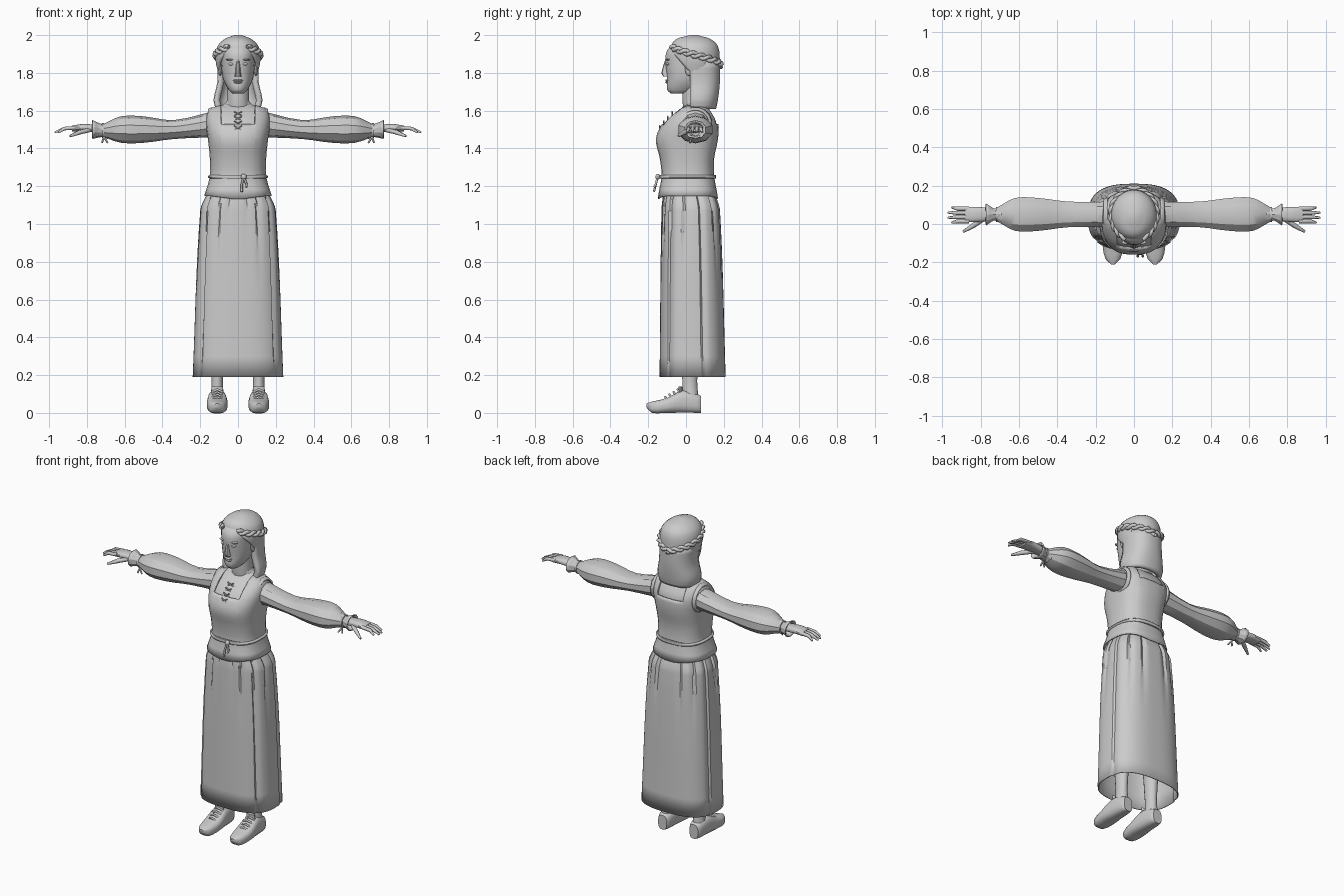
import bpy, bmesh, math
from mathutils import Vector, Matrix

old = bpy.data.objects.get("Cube")
if old:
    bpy.data.objects.remove(old, do_unlink=True)

grey = bpy.data.materials.new("plain_grey")
grey.use_nodes = True
grey.diffuse_color = (.6, .6, .6, 1)
grey.node_tree.nodes["Principled BSDF"].inputs["Base Color"].default_value = grey.diffuse_color


def place(name, data, thick=0, mirror=False):
    """Add an object, optionally thickened and mirrored left to right."""
    obj = bpy.data.objects.new(name, data)
    bpy.context.collection.objects.link(obj)
    data.materials.append(grey)
    if thick:
        obj.modifiers.new("thickness", "SOLIDIFY").thickness = thick
    if mirror:
        obj.modifiers.new("mirror", "MIRROR")
    return obj


def finish(name, bm, thick=0, mirror=False, angle=35):
    """Turn a bmesh into a smooth object with sharp creases kept."""
    mesh = bpy.data.meshes.new(name)
    bm.to_mesh(mesh)
    bm.free()
    obj = place(name, mesh, thick, mirror)
    bpy.ops.object.select_all(action="DESELECT")
    obj.select_set(True)
    bpy.context.view_layer.objects.active = obj
    bpy.ops.object.shade_smooth_by_angle(angle=math.radians(angle))


def flowing(sections, steps):
    """Pass a smooth curve through the given sections."""
    sections = [Vector(section) for section in sections]
    padded = [sections[0], *sections, sections[-1]]
    result = []
    for before, start, end, after in zip(padded, padded[1:], padded[2:], padded[3:]):
        span = end[0] - start[0]
        leave = (end - before) * span / (end[0] - before[0])
        arrive = (after - start) * span / (after[0] - start[0])
        for step in range(steps):
            t = step / steps
            bend = (end - start) * 3 - leave * 2 - arrive
            twist = (start - end) * 2 + leave + arrive
            result.append(start + leave * t + bend * t ** 2 + twist * t ** 3)
    return result + [sections[-1]]


def loft(name, axis, sections, mid=0, sides=16, power=2, steps=3, closed=True,
         thick=0, mirror=False, shape=None, carve=None, angle=35):
    """Skin sections of (position, half width, low edge, high edge) along an axis."""
    bm = bmesh.new()
    rows = []
    for along, half, low, high in flowing(sections, steps):
        row = []
        for side in range(sides):
            turn = math.tau * (side + .5) / sides
            u, v = (math.copysign(abs(f) ** (2 / power), f) for f in (math.cos(turn), math.sin(turn)))
            across = mid + half * u
            up = (low + high) / 2 + (high - low) / 2 * v
            point = {"x": (along, across, up), "y": (across, along, up), "z": (across, up, along)}
            row.append(bm.verts.new(point[axis]))
        rows.append(row)
    for lower, upper in zip(rows, rows[1:]):
        for side in range(sides):
            bm.faces.new((lower[side - 1], lower[side], upper[side], upper[side - 1]))
    if closed:
        bm.faces.new(rows[0])
        bm.faces.new(rows[-1])
    if shape:
        for vert in bm.verts:
            shape(vert.co)
    bmesh.ops.recalc_face_normals(bm, faces=bm.faces)
    if carve:
        carve(bm)
    finish(name, bm, thick, mirror, angle)


def cut(bm, point, normal, clear=True):
    geometry = bm.verts[:] + bm.edges[:] + bm.faces[:]
    bmesh.ops.bisect_plane(bm, geom=geometry, plane_co=point, plane_no=normal, clear_outer=clear)


def ball(name, centre, size, mirror=False):
    bm = bmesh.new()
    bmesh.ops.create_uvsphere(bm, u_segments=12, v_segments=8, radius=1,
                              matrix=Matrix.LocRotScale(Vector(centre), None, Vector(size)))
    finish(name, bm, mirror=mirror)


def cord(name, points, radius, tip=1, mirror=False):
    """A round strand through some points, narrowing to its tip."""
    curve = bpy.data.curves.new(name, "CURVE")
    curve.dimensions = "3D"
    curve.bevel_depth = radius
    curve.bevel_resolution = 1
    curve.use_fill_caps = True
    strand = curve.splines.new("POLY")
    strand.points.add(len(points) - 1)
    for point, position in zip(strand.points, points):
        point.co = (*position, 1)
    strand.points[-1].radius = tip
    place(name, curve, mirror=mirror)


# Skirt with sharp pleats, most of them fading downwards
def pleat(co):
    turn = math.atan2(abs(co.x), -co.y)
    for fold in range(7):
        fall = 1 - (turn - .3 - .4 * fold) / .16
        if 0 <= fall <= 1:
            fade_end = -.6 if fold in (2, 4) else .7
            fade = (co.z - fade_end) / (1.1 - fade_end)
            co.xy *= 1 - .08 * fall * min(1, max(0, fade))


loft("skirt", "z", [(.19, .24, -.14, .21), (1.07, .2, -.13, .18), (1.17, .16, -.12, .15)],
     sides=96, power=2.7, steps=8, closed=False, thick=.006, shape=pleat, angle=25)


# Vest: hem dips at the front and back, neckline is cut out between the straps
def hem_dip(co):
    if co.z < 1.16:
        co.z -= .02 * max(0, 1 - abs(co.x) / .15)


def neckline(bm):
    for side in (-1, 1):
        cut(bm, (side * .09, 0, 0), (1, 0, 0), clear=False)
    cut(bm, (0, 0, 1.53), (0, 0, 1), clear=False)
    centres = [(face, face.calc_center_median()) for face in bm.faces]
    opening = [face for face, centre in centres if abs(centre.x) < .09 and centre.z > 1.53]
    bmesh.ops.delete(bm, geom=opening, context="FACES")


torso = [(1.15, .18, -.15, .17), (1.25, .15, -.13, .15), (1.35, .15, -.14, .15), (1.45, .16, -.16, .17),
         (1.54, .17, -.12, .17), (1.61, .15, -.04, .13), (1.63, .09, -.01, .11)]
loft("vest", "z", torso, sides=32, power=2.6, closed=False, thick=.008, shape=hem_dip, carve=neckline)

# Blouse, neck and collar
inset = [(z, half - .01, front + .01, back - .01) for z, half, front, back in torso[3:]]
loft("blouse", "z", inset + [(1.65, .06, -.01, .1)], sides=32, power=2.4)
loft("neck", "z", [(1.58, .07, -.01, .12), (1.65, .06, -.02, .11), (1.76, .06, -.02, .11)])


def collar_dip(co):
    co.z += .4 * min(0, co.y - .03)


loft("collar", "z", [(1.61, .09, -.04, .13), (1.64, .07, -.02, .11)], sides=20,
     closed=False, thick=.008, shape=collar_dip)

# Crossed laces up the front of the blouse
for row in range(4):
    height, depth = 1.51 + row * .025, -.14 + row * .022
    for slope in (-.01, .01):
        cord("neck_lace", [(-.02, depth, height - slope), (.02, depth, height + slope)], .004)

# Belt with a knot and two loose ends
loft("belt", "z", [(1.24, .15, -.14, .16), (1.25, .16, -.14, .16), (1.26, .15, -.14, .16)],
     sides=32, power=2.6, closed=False, thick=.01)
knot = (.03, -.15, 1.25)
ball("belt_knot", knot, (.015, .012, .016))
for end in (.02, .045):
    cord("belt_end", [knot, (end, -.16, 1.21), (end, -.17, 1.15 + end)], .006)

# Sleeves, armhole trim and flared cuffs tied with a cord
arm = {"mid": .05, "mirror": True}
loft("sleeves", "x", [(.12, .07, 1.46, 1.6), (.34, .07, 1.45, 1.55), (.5, .09, 1.43, 1.57),
                      (.62, .09, 1.43, 1.57), (.71, .04, 1.46, 1.53)], sides=10, angle=30, **arm)
loft("armhole_trim", "x", [(.14, .09, 1.44, 1.62), (.16, .08, 1.45, 1.61)], closed=False, thick=.01, **arm)
loft("cuffs", "x", [(.69, .05, 1.45, 1.54), (.72, .03, 1.46, 1.53), (.77, .06, 1.45, 1.55)],
     sides=10, closed=False, thick=.006, angle=20, **arm)
loft("cuff_cord", "x", [(.71, .04, 1.455, 1.535), (.72, .04, 1.455, 1.535)], **arm)
for end in (.69, .72):
    cord("cord_end", [(.71, .03, 1.46), (end, .02, 1.43)], .005, mirror=True)

# Hands
loft("palms", "x", [(.7, .03, 1.48, 1.52), (.82, .04, 1.49, 1.53), (.88, .04, 1.49, 1.52)], power=2.5, **arm)
for finger, tip in enumerate((.95, .97, .97, .95)):
    across = .08 - .022 * finger
    cord("finger", [(.86, across, 1.51), (.92, across, 1.505), (tip, across * 1.2 - .01, 1.485)],
         .011, tip=.5, mirror=True)
cord("thumbs", [(.78, .03, 1.5), (.84, -.01, 1.485), (.89, -.04, 1.465)], .013, tip=.5, mirror=True)

# Head and facial features
loft("head", "z", [(1.69, .03, -.08, 0), (1.71, .05, -.1, .06), (1.77, .08, -.1, .12), (1.87, .09, -.11, .16),
                   (1.92, .09, -.1, .15), (1.96, .07, -.06, .12)], sides=28, power=2.2, angle=50)
loft("nose", "z", [(1.78, .02, -.12, -.08), (1.8, .015, -.13, -.08), (1.87, .01, -.11, -.08)], sides=10)
for height, width in ((1.76, .028), (1.75, .022)):
    ball("lip", (0, -.1, height), (width, .01, .006))
ball("eyes", (.035, -.095, 1.847), (.016, .01, .008), mirror=True)
ball("brows", (.04, -.095, 1.87), (.024, .012, .005), mirror=True)
ball("ears", (.095, .015, 1.82), (.01, .02, .036), mirror=True)

# Hair: a cap trimmed along the hairline and a long fall behind the ears
loft("hair_cap", "z", [(1.78, .1, -.08, .18), (1.87, .12, -.09, .18), (1.94, .11, -.08, .17),
                       (1.98, .07, -.05, .13), (2, .02, .02, .06)], sides=28, thick=.012, angle=50,
     carve=lambda bm: cut(bm, (0, -.09, 1.93), (0, -.76, -.65)))
loft("long_hair", "z", [(1.61, .12, -.04, .16), (1.66, .13, -.05, .17), (1.75, .11, -.05, .18),
                        (1.86, .11, -.06, .18)], sides=28, power=2.4, closed=False, thick=.03, angle=45,
     carve=lambda bm: cut(bm, (0, .02, 0), (0, -1, 0)))

# Braids: two strands twisting round each side of the head to the back
for phase in (0, math.pi):
    path = []
    for step in range(31):
        around = .4 + (math.pi - .4) * step / 30
        twist = step * .9 + phase
        reach = 1 + .05 * math.cos(twist)
        path.append((.12 * reach * math.sin(around), .05 - .135 * reach * math.cos(around),
                     1.95 - .035 * around + .011 * math.sin(twist)))
    cord("braid", path, .011, mirror=True)

# Legs and laced shoes
foot = {"mid": .11, "mirror": True}
loft("legs", "z", [(.06, .04, -.02, .07), (.17, .03, -.02, .06), (.6, .06, -.05, .09)], **foot)
loft("shoes", "y", [(-.21, .01, .03, .05), (-.18, .04, 0, .06), (-.1, .055, 0, .08), (-.02, .05, 0, .12),
                    (.06, .04, 0, .1), (.08, .03, 0, .09)], power=2.8, angle=40, **foot)
for row in range(4):
    depth, height = -.1 + row * .022, .08 + row * .013
    cord("shoe_lace", [(.08, depth, height - .01), (.11, depth - .01, height + .005),
                       (.14, depth, height - .01)], .006, mirror=True)
loft("shoe_tongue", "z", [(.08, .03, -.04, -.01), (.14, .03, -.04, -.02)], **foot)
